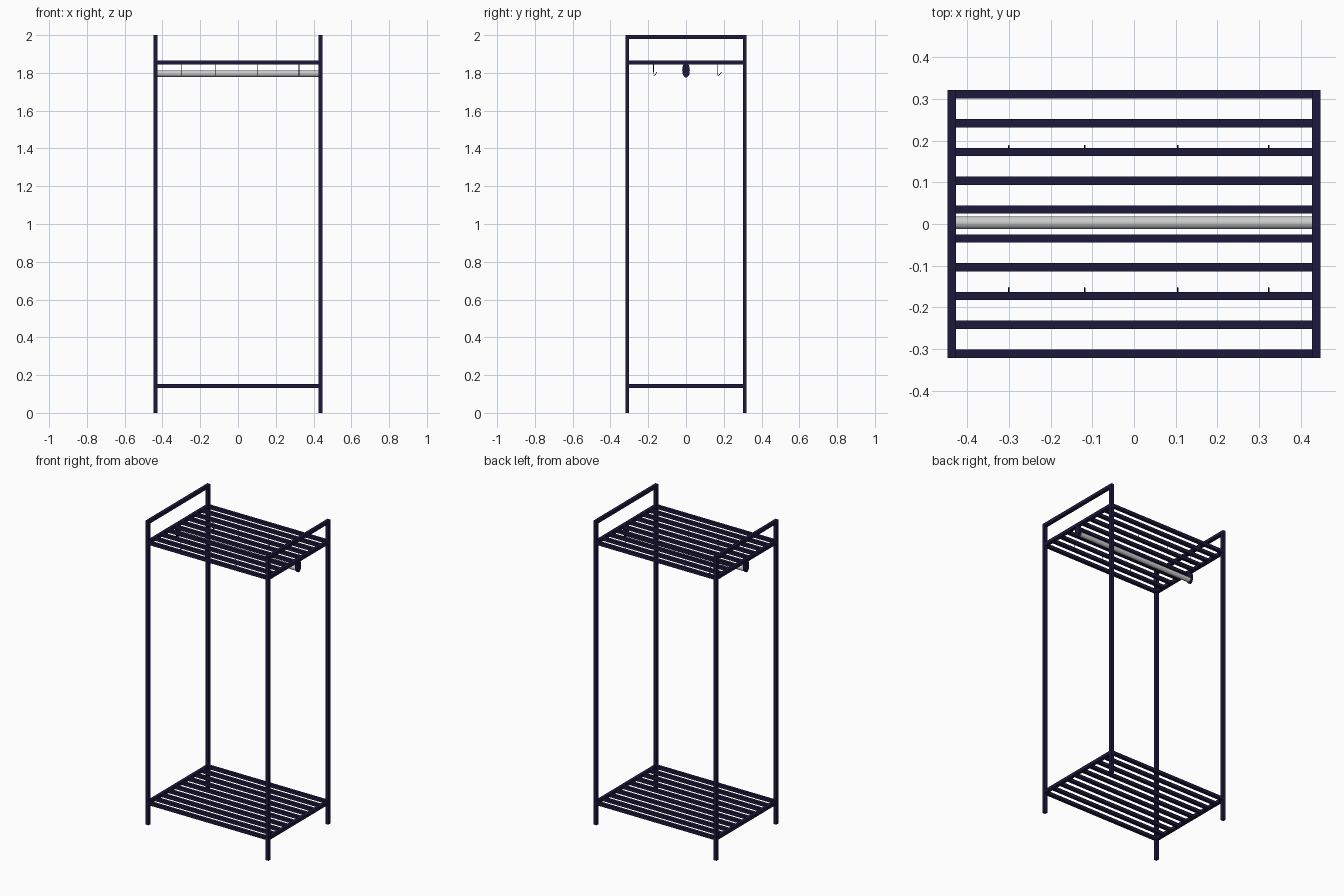
import bpy, bmesh, math
from mathutils import Vector

if "Cube" in bpy.data.objects:
    bpy.data.objects.remove(bpy.data.objects["Cube"])

navy = bpy.data.materials.new("dark_navy_metal")
navy.diffuse_color = (0.012, 0.009, 0.045, 1)
navy.use_nodes = True
navy.node_tree.nodes["Principled BSDF"].inputs["Base Color"].default_value = navy.diffuse_color

T = 0.021            # square tube thickness
X, Y = 0.437, 0.311  # post centre lines
SHELVES = {"lower": 0.143, "upper": 1.855}


def add_mesh(name, bm, mat=None):
    me = bpy.data.meshes.new(name)
    bmesh.ops.recalc_face_normals(bm, faces=bm.faces[:])
    bm.to_mesh(me)
    bm.free()
    ob = bpy.data.objects.new(name, me)
    bpy.context.collection.objects.link(ob)
    if mat:
        me.materials.append(mat)
    return ob


def box(name, centre, size, mat=navy):
    bm = bmesh.new()
    bmesh.ops.create_cube(bm, size=1)
    bmesh.ops.scale(bm, vec=size, verts=bm.verts)
    bmesh.ops.translate(bm, vec=centre, verts=bm.verts)
    return add_mesh(name, bm, mat)


def x_cylinder(name, centre, ry, rz, length, mat=None, sides=32):
    """Cylinder along x with an elliptical section."""
    bm = bmesh.new()
    ring = [bm.verts.new((-length / 2, ry * math.cos(a), rz * math.sin(a)))
            for a in (2 * math.pi * i / sides for i in range(sides))]
    face = bm.faces.new(ring)
    ext = bmesh.ops.extrude_face_region(bm, geom=[face])
    moved = [v for v in ext["geom"] if isinstance(v, bmesh.types.BMVert)]
    bmesh.ops.translate(bm, vec=(length, 0, 0), verts=moved)
    bmesh.ops.translate(bm, vec=centre, verts=bm.verts)
    ob = add_mesh(name, bm, mat)
    bpy.ops.object.select_all(action='DESELECT')
    ob.select_set(True)
    bpy.context.view_layer.objects.active = ob
    bpy.ops.object.shade_smooth_by_angle()
    return ob


# End frames: posts, top handles, shelf rails, rod brackets
for side, sx in (("left", -1), ("right", 1)):
    for end, sy in (("front", -1), ("back", 1)):
        box(f"{side}_{end}_post", (sx * X, sy * Y, 1.0), (T, T, 2.0))
    box(f"{side}_top_rail", (sx * X, 0, 2 - T / 2), (T, 2 * Y - T, T))
    for level, z in SHELVES.items():
        box(f"{side}_{level}_rail", (sx * X, 0, z), (T, 2 * Y - T, T))
    x_cylinder(f"{side}_rod_bracket", (sx * X, 0, 1.815), 0.02, 0.04, T * 0.8, navy)

# Shelf slats
for level, z in SHELVES.items():
    for i in range(10):
        y = -Y + 2 * Y * i / 9
        box(f"{level}_slat_{i + 1}", (0, y, z), (2 * X - T, T * 0.95, T))

# Hanging rod
x_cylinder("hanging_rod", (0, 0.003, 1.796), 0.0155, 0.0165, 2 * X - T)

# Wire hooks below the third slat from each edge
for row, y in (("front", -0.172), ("back", 0.169)):
    for i, x in enumerate((-0.30, -0.118, 0.105, 0.323)):
        cu = bpy.data.curves.new(f"{row}_hook_{i + 1}", 'CURVE')
        cu.dimensions = '3D'
        cu.bevel_depth = 0.002
        cu.bevel_resolution = 1
        cu.use_fill_caps = True
        sp = cu.splines.new('POLY')
        pts = [(0, 1.85), (0, 1.787), (0.005, 1.787), (0.019, 1.804)]
        sp.points.add(len(pts) - 1)
        for p, (dy, z) in zip(sp.points, pts):
            p.co = (x, y + dy, z, 1)
        cu.materials.append(navy)
        bpy.context.collection.objects.link(
            bpy.data.objects.new(f"{row}_hook_{i + 1}", cu))
